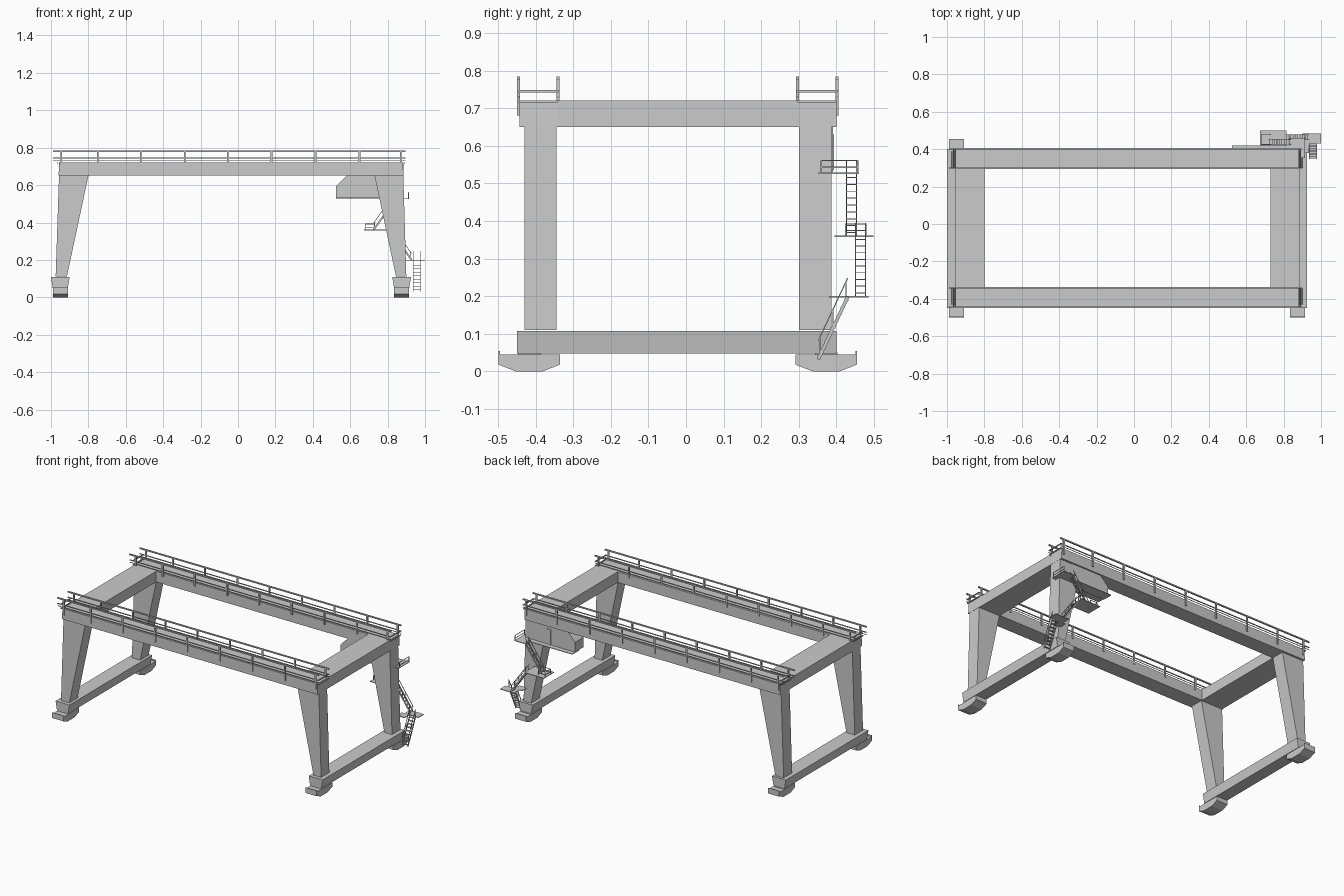
import bpy, bmesh
from mathutils import Vector

if "Cube" in bpy.data.objects:
    bpy.data.objects.remove(bpy.data.objects["Cube"])


def finish(name, bm):
    bmesh.ops.recalc_face_normals(bm, faces=bm.faces)
    me = bpy.data.meshes.new(name)
    bm.to_mesh(me)
    bm.free()
    ob = bpy.data.objects.new(name, me)
    bpy.context.collection.objects.link(ob)
    return ob


def hull(bm, a, b):
    """Solid joining two matching closed loops of points."""
    va = [bm.verts.new(p) for p in a]
    vb = [bm.verts.new(p) for p in b]
    n = len(va)
    bm.faces.new(va)
    bm.faces.new(vb[::-1])
    for i in range(n):
        bm.faces.new((va[i], vb[i], vb[(i + 1) % n], va[(i + 1) % n]))


def box(bm, x0, x1, y0, y1, z0, z1):
    hull(bm, *[[(x0, y0, z), (x1, y0, z), (x1, y1, z), (x0, y1, z)] for z in (z0, z1)])


def bar(bm, p, q, w=0.005, h=None):
    """Square bar from p to q."""
    p, q = Vector(p), Vector(q)
    d = (q - p).normalized()
    side = d.cross(Vector((0, 0, 1)))
    side = side.normalized() if side.length > 0.01 else Vector((1, 0, 0))
    up = side.cross(d).normalized() * (h or w) / 2
    side = side * w / 2
    hull(bm, *[[c - side - up, c + side - up, c + side + up, c - side + up] for c in (p, q)])


def make_box(name, *dims):
    bm = bmesh.new()
    box(bm, *dims)
    return finish(name, bm)


def prism(name, pts, axis, lo, hi):
    """Extrude a profile: axis 'y' takes (x, z) points, axis 'x' takes (y, z)."""
    bm = bmesh.new()
    if axis == 'y':
        hull(bm, [(a, lo, b) for a, b in pts], [(a, hi, b) for a, b in pts])
    else:
        hull(bm, [(lo, a, b) for a, b in pts], [(hi, a, b) for a, b in pts])
    return finish(name, bm)


# main girders and end cross beams
for side, y0, y1 in (("front", -0.443, -0.34), ("back", 0.30, 0.40)):
    prism(side + "_girder", [(-0.96, 0.65), (0.885, 0.65), (0.882, 0.72), (-0.955, 0.72)], 'y', y0, y1)
make_box("left_cross_beam", -0.957, -0.80, -0.34, 0.30, 0.65, 0.72)
make_box("right_cross_beam", 0.73, 0.884, -0.34, 0.30, 0.65, 0.72)

# tapered legs, sills and wheel bogies
ends = {
    "left": ([(-0.975, 0.11), (-0.915, 0.11), (-0.80, 0.65), (-0.957, 0.65)], -0.95),
    "right": ([(0.845, 0.11), (0.90, 0.11), (0.884, 0.65), (0.73, 0.65)], 0.875),
}
for end, (leg, cx) in ends.items():
    prism(end + "_front_leg", leg, 'y', -0.43, -0.345)
    prism(end + "_back_leg", leg, 'y', 0.30, 0.387)
    prism(end + "_sill", [(cx - 0.04, 0.048), (cx + 0.04, 0.048), (cx + 0.05, 0.108), (cx - 0.05, 0.108)],
          'y', -0.45, 0.40)
    for side, cy, s in (("front", -0.417, -1), ("back", 0.373, 1)):
        prof = [(cy - 0.082, 0.045), (cy - 0.082, 0.018), (cy - 0.036, 0), (cy + 0.036, 0),
                (cy + 0.082, 0.018), (cy + 0.082, 0.045)]
        prism(f"{end}_{side}_bogie", prof, 'x', cx - 0.04, cx + 0.04)
        ye = cy + s * 0.08
        make_box(f"{end}_{side}_bumper", cx - 0.04, cx + 0.04, ye - 0.002, ye + 0.002, 0.04, 0.054)
        make_box(f"{end}_{side}_pivot", cx - 0.03, cx + 0.03, cy - 0.03, cy + 0.03, 0.04, 0.05)

# girder railings
posts = [-0.945, -0.75, -0.52, -0.285, -0.055, 0.18, 0.415, 0.65, 0.87]
for side, y_out, y_in in (("front", -0.445, -0.34), ("back", 0.402, 0.297)):
    bm = bmesh.new()
    for y, z0 in ((y_out, 0.68), (y_in, 0.70)):
        for x in posts:
            box(bm, x - 0.005, x + 0.005, y - 0.004, y + 0.004, z0, 0.783)
        for z, w in ((0.781, 0.008), (0.745, 0.005), (0.73, 0.003)):
            bar(bm, (-0.99, y, z), (0.895, y, z), w)
    for x in (-0.965, 0.89):
        for z in (0.718, 0.745):
            bar(bm, (x, y_in, z), (x, y_out, z), 0.006)
    finish(side + "_girder_railing", bm)

# operator cabin under the back girder
prism("cabin", [(0.525, 0.53), (0.80, 0.53), (0.80, 0.65), (0.58, 0.65), (0.525, 0.595)], 'y', 0.305, 0.391)
make_box("cabin_door", 0.70, 0.735, 0.39, 0.394, 0.535, 0.63)

# stair landings
T = 0.004
bm = bmesh.new()
box(bm, 0.525, 0.915, 0.352, 0.42, 0.525, 0.525 + T)
box(bm, 0.83, 0.915, 0.42, 0.46, 0.525, 0.525 + T)
finish("upper_landing", bm)
make_box("middle_landing", 0.675, 0.815, 0.395, 0.499, 0.358, 0.358 + T)
bm = bmesh.new()
box(bm, 0.90, 1.0, 0.43, 0.485, 0.196, 0.196 + T)
box(bm, 0.88, 0.935, 0.38, 0.43, 0.196, 0.196 + T)
finish("lower_landing", bm)

# landing railings
bm = bmesh.new()
for loop, z0, h in (([(0.912, 0.36), (0.912, 0.457)], 0.525, 0.036),
                    ([(0.73, 0.425), (0.68, 0.425), (0.68, 0.478), (0.73, 0.478)], 0.358, 0.034)):
    for x, y in loop:
        bar(bm, (x, y, z0), (x, y, z0 + h), 0.004)
    for (xa, ya), (xb, yb) in zip(loop, loop[1:]):
        for k in (0.5, 1):
            bar(bm, (xa, ya, z0 + h * k), (xb, yb, z0 + h * k), 0.003)
finish("landing_railings", bm)


def stair(name, low, high, across, half, steps, rise):
    """Stringers, treads and raised handrails between two points."""
    bm = bmesh.new()
    low, high, across = Vector(low), Vector(high), Vector(across)
    run = (high - low)
    run.z = 0
    run.normalize()
    lift = Vector((0, 0, rise))
    for s in (-1, 1):
        off = across * half * s
        bar(bm, low + off, high + off, 0.003, 0.009)
        bar(bm, low + off + lift, high + off + lift, 0.003)
        for t in (0.06, 0.5, 0.94):
            p = low.lerp(high, t) + off
            bar(bm, p, p + lift, 0.003)
    for i in range(steps):
        c = low.lerp(high, (i + 0.5) / steps)
        w = across * half
        d = run * 0.006
        hull(bm, *[[c - w - d + z, c + w - d + z, c + w + d + z, c - w + d + z]
                   for z in (Vector((0, 0, -0.0012)), Vector((0, 0, 0.0012)))])
    return finish(name, bm)


# three stair flights
stair("upper_stair", (0.725, 0.440, 0.36), (0.84, 0.440, 0.525), (0, 1, 0), 0.0135, 9, 0.036)
stair("middle_stair", (0.928, 0.464, 0.20), (0.815, 0.464, 0.36), (0, 1, 0), 0.0135, 9, 0.034)
stair("lower_stair", (0.958, 0.352, 0.032), (0.958, 0.43, 0.198), (1, 0, 0), 0.02, 9, 0.05)
